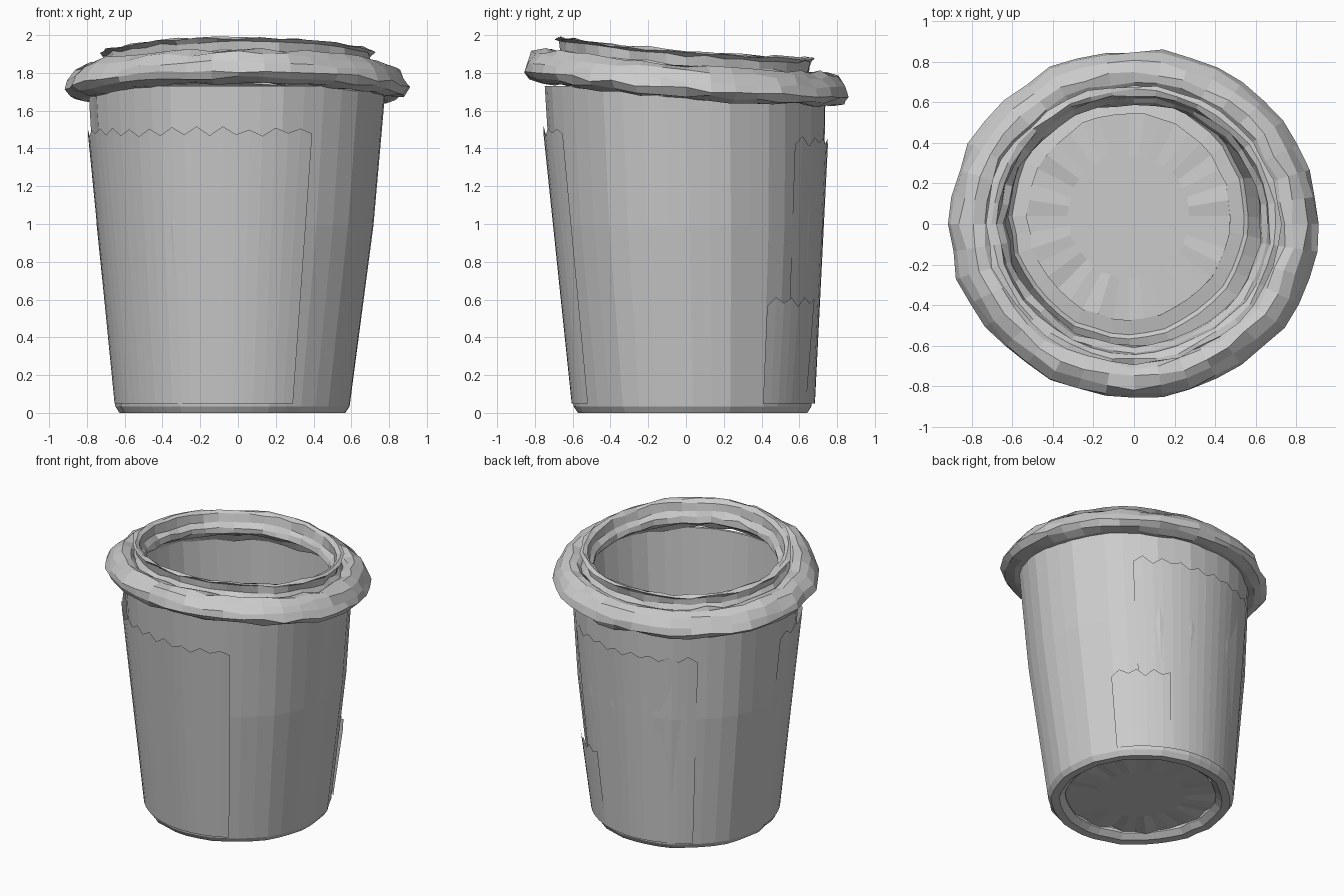
import bpy, bmesh, math, random

random.seed(7)
SEG = 40
COLUMN = [random.uniform(-0.008, 0.008) for _ in range(SEG)]

cube = bpy.data.objects.get("Cube")
if cube:
    bpy.data.objects.remove(cube, do_unlink=True)

grey = bpy.data.materials.new("light_grey")
grey.use_nodes = True
grey.diffuse_color = (0.6, 0.6, 0.6, 1)
shader = grey.node_tree.nodes["Principled BSDF"]
shader.inputs["Base Color"].default_value = (0.6, 0.6, 0.6, 1)
shader.inputs["Roughness"].default_value = 0.8


def place(angle, r, z):
    """Point on the slightly leaning, slightly oval cup."""
    t = min(z / 1.7, 1)
    return [-0.025 * (1 - t) + r * math.cos(angle),
            0.04 * (1 - t) + r * (1.025 - 0.075 * t) * math.sin(angle), z]


def finish(name, bm):
    bmesh.ops.remove_doubles(bm, verts=bm.verts, dist=0.0005)
    bmesh.ops.recalc_face_normals(bm, faces=bm.faces)
    mesh = bpy.data.meshes.new(name)
    bm.to_mesh(mesh)
    bm.free()
    mesh.materials.append(grey)
    obj = bpy.data.objects.new(name, mesh)
    bpy.context.collection.objects.link(obj)
    return obj


def revolve(name, profile, rough=0.0, tilt=0.0, closed=False):
    """Spin a profile, with uneven columns, crumple and a tilt to the back."""
    bm = bmesh.new()
    rows = []
    for r, z in profile:
        row = []
        for i in range(SEG):
            wobble = (COLUMN[i] + random.uniform(-rough, rough)) if r else 0
            p = place(math.tau * i / SEG, r + wobble, z)
            lift = random.uniform(-rough, rough) - 0.03 * (p[0] / 0.9) ** 2
            p[2] += tilt * (lift - 0.08 * p[1])
            row.append(bm.verts.new(p))
        rows.append(row)
    pairs = list(zip(rows, rows[1:]))
    if closed:
        pairs.append((rows[-1], rows[0]))
    for a, b in pairs:
        for i in range(SEG):
            j = (i + 1) % SEG
            bm.faces.new((a[i], a[j], b[j], b[i]))
    return finish(name, bm)


def wall_radius(z):
    return 0.615 + 0.115 * z if z < 1 else 0.73 + 0.075 * (z - 1)


def torn_sheet(name, start, end, top, offset):
    """Thin layer lying on the wall with a ragged upper edge."""
    bm = bmesh.new()
    count = round((end - start) / 5)
    rows = [[], []]
    for i in range(count + 1):
        a = math.radians(start + (end - start) * i / count)
        edge = top + (0.018 if i % 2 else -0.018) + random.uniform(-0.01, 0.01)
        for row, z, gap in zip(rows, (0.06, edge), (0.008, offset)):
            row.append(bm.verts.new(place(a, wall_radius(z) + gap, z)))
    for i in range(count):
        bm.faces.new((rows[0][i], rows[0][i + 1], rows[1][i + 1], rows[1][i]))
    return finish(name, bm)


# Thin tapered cup wall, outside and inside, with a rounded foot
revolve("cup_wall", [
    (0.50, 0.045), (0.54, 0.012), (0.595, 0.01), (0.618, 0.045),
    (0.73, 1.0), (0.785, 1.74), (0.765, 1.74), (0.712, 1.0),
    (0.59, 0.07), (0.57, 0.05), (0.50, 0.065)], closed=True)

# Recessed floor with creased edge
floor = revolve("cup_floor", [
    (0.0, 0.055), (0.30, 0.055), (0.50, 0.055)])
for k, v in enumerate(floor.data.vertices):
    if math.hypot(v.co.x, v.co.y) > 0.4 and k % 3 == 0:
        v.co.z += random.uniform(-0.02, 0.025)

# Crumpled rolled rim
revolve("rolled_rim", [
    (0.755, 1.70), (0.82, 1.70), (0.88, 1.72), (0.907, 1.755),
    (0.89, 1.80), (0.85, 1.85), (0.79, 1.875), (0.74, 1.86),
    (0.70, 1.82)], rough=0.012, tilt=1, closed=True)

# Raised lip and its inner ledge
revolve("raised_lip", [
    (0.72, 1.84), (0.695, 1.87), (0.70, 1.92), (0.725, 1.937),
    (0.70, 1.945), (0.675, 1.93), (0.665, 1.87), (0.635, 1.84),
    (0.63, 1.80), (0.67, 1.77), (0.76, 1.74)], rough=0.009, tilt=1, closed=True)

# Overlapping torn layers around the wall
torn_sheet("front_sleeve", 178, 300, 1.5, 0.025)
torn_sheet("back_sleeve", 50, 130, 1.45, 0.012)
torn_sheet("lower_patch", 35, 68, 0.6, 0.022)

# Rest the foot on the ground
objs = [o for o in bpy.context.scene.objects if o.type == "MESH" and grey.name in o.data.materials]
low = min(v.co.z for o in objs for v in o.data.vertices)
for o in objs:
    for v in o.data.vertices:
        v.co.z -= low
